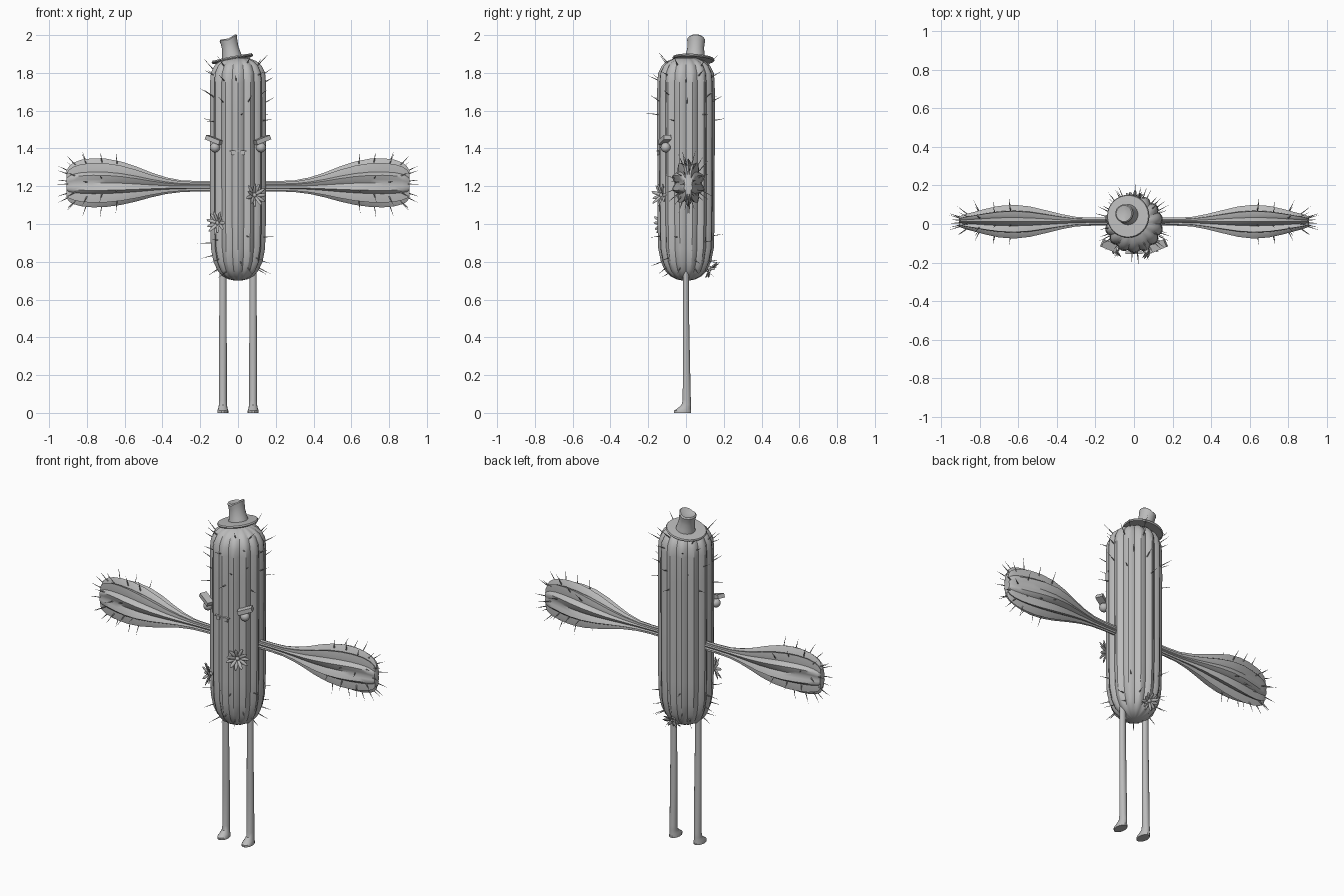
import bpy, bmesh, math, random
from mathutils import Vector, Matrix

if "Cube" in bpy.data.objects:
    bpy.data.objects.remove(bpy.data.objects["Cube"])

random.seed(4)
TAU = math.tau
mat = bpy.data.materials.new("plain grey")
mat.diffuse_color = (0.5, 0.5, 0.5, 1)
mat.use_nodes = True
mat.node_tree.nodes["Principled BSDF"].inputs["Base Color"].default_value = mat.diffuse_color


def finish(bm, name, angle=35, mirror=False, smooth=True):
    bmesh.ops.recalc_face_normals(bm, faces=bm.faces)
    me = bpy.data.meshes.new(name)
    bm.to_mesh(me)
    bm.free()
    me.materials.append(mat)
    ob = bpy.data.objects.new(name, me)
    bpy.context.collection.objects.link(ob)
    if smooth:
        bpy.ops.object.select_all(action='DESELECT')
        ob.select_set(True)
        bpy.context.view_layer.objects.active = ob
        bpy.ops.object.shade_smooth_by_angle(angle=math.radians(angle))
    if mirror:
        ob.modifiers.new("mirror", 'MIRROR').use_mirror_merge = False
    return ob


def loft(name, rings, sides, u, v, shape=lambda a: 1.0, **kw):
    """Skin rings given as (centre, radius along u, radius along v)."""
    bm = bmesh.new()
    u, v = Vector(u), Vector(v)
    loops = []
    for c, ru, rv in rings:
        loop = []
        for i in range(sides):
            a = TAU * i / sides
            k = shape(a)
            loop.append(bm.verts.new(Vector(c) + u * ru * k * math.cos(a) + v * rv * k * math.sin(a)))
        loops.append(loop)
    for p, q in zip(loops, loops[1:]):
        for i in range(sides):
            j = (i + 1) % sides
            bm.faces.new((p[i], p[j], q[j], q[i]))
    bm.faces.new(loops[0])
    bm.faces.new(loops[-1])
    return finish(bm, name, **kw)


def sample(profile, t):
    """Linear lookup of the remaining columns at position t."""
    for a, b in zip(profile, profile[1:]):
        if a[0] <= t <= b[0]:
            f = (t - a[0]) / (b[0] - a[0])
            return [p + (q - p) * f for p, q in zip(a[1:], b[1:])]
    return profile[-1][1:]


def add_spine(bm, base, direction, length):
    d = Vector(direction).normalized()
    m = Matrix.Translation(Vector(base) + d * length / 2) @ d.to_track_quat('Z', 'Y').to_matrix().to_4x4()
    bmesh.ops.create_cone(bm, cap_ends=True, segments=5, radius1=0.0035, radius2=0.0004, depth=length, matrix=m)


# Ribbed body: rounded lobes with sharp grooves
RIBS = 14
body_profile = [(0.70, 0.015), (0.707, 0.05), (0.725, 0.085), (0.755, 0.112), (0.80, 0.133), (0.87, 0.147),
                (1.0, 0.151), (1.3, 0.152), (1.6, 0.153), (1.75, 0.152), (1.80, 0.147), (1.838, 0.128),
                (1.862, 0.10), (1.878, 0.06), (1.883, 0.015)]
loft("body", [((0, 0, z), r, r) for z, r in body_profile], RIBS * 4, (1, 0, 0), (0, 1, 0),
     lambda a: 0.91 + 0.09 * abs(math.sin(RIBS * a / 2)), angle=30)

# Ribbed paddle arms: x, centre z, half height, half depth
arm_profile = [(0.10, 1.20, 0.028, 0.022), (0.22, 1.20, 0.028, 0.022), (0.30, 1.20, 0.031, 0.026),
               (0.38, 1.203, 0.044, 0.042), (0.46, 1.207, 0.066, 0.063), (0.54, 1.212, 0.093, 0.083),
               (0.62, 1.216, 0.115, 0.092), (0.70, 1.218, 0.128, 0.086), (0.77, 1.218, 0.130, 0.070),
               (0.83, 1.217, 0.123, 0.053), (0.87, 1.215, 0.11, 0.042), (0.895, 1.212, 0.093, 0.033),
               (0.908, 1.21, 0.07, 0.024)]
loft("arms", [((x, 0.012, z), d, h) for x, z, h, d in arm_profile], 40, (0, 1, 0), (0, 0, 1),
     lambda a: 0.88 + 0.12 * math.cos(10 * (a - TAU / 4)), angle=45, mirror=True)

# Legs flowing into forward-pointing feet
leg_rings = [((0.08, y, z), rx, ry) for z, y, rx, ry in
             [(0, -0.018, 0.029, 0.046), (0.012, -0.018, 0.029, 0.046), (0.024, -0.01, 0.025, 0.036),
              (0.042, 0.002, 0.021, 0.026), (0.07, 0.004, 0.021, 0.022), (0.3, 0.002, 0.021, 0.019),
              (0.55, 0, 0.019, 0.016), (0.78, 0, 0.018, 0.015)]]
loft("legs_and_feet", leg_rings, 14, (1, 0, 0), (0, 1, 0), mirror=True)

# Tilted hat: brim disc and crumpled crown
hat = [loft("hat_brim", [((0, 0, z), r, r) for z, r in
                         [(-0.006, 0.108), (0, 0.112), (0.007, 0.108), (0.009, 0.06)]],
            32, (1, 0, 0), (0, 1, 0)),
       loft("hat_crown", [((0, 0.008, z), r, r) for z, r in
                          [(0.0, 0.055), (0.03, 0.049), (0.06, 0.044), (0.09, 0.045),
                           (0.11, 0.048), (0.117, 0.042), (0.112, 0.02)]],
            24, (1, 0, 0), (0, 1, 0))]
for vert in hat[1].data.vertices:
    if vert.co.z > 0.085:
        vert.co.z += 0.25 * abs(vert.co.x) + 0.15 * vert.co.x - 0.009
for ob in hat:
    ob.location = (-0.03, 0.04, 1.874)
    ob.rotation_euler = (-0.06, -0.19, 0)

# Eyes
bm = bmesh.new()
bmesh.ops.create_uvsphere(bm, u_segments=20, v_segments=12, radius=0.026,
                          matrix=Matrix.Translation((0.122, -0.108, 1.405)))
finish(bm, "eyes", mirror=True)


def box(name, loc, size, rot=(0, 0, 0), mirror=False):
    bm = bmesh.new()
    bmesh.ops.create_cube(bm, size=1)
    ob = finish(bm, name, smooth=False)
    if mirror:
        ob.data.transform(Matrix.LocRotScale(Vector(loc), Matrix.Rotation(rot[2], 3, 'Z') @
                                             Matrix.Rotation(rot[1], 3, 'Y'), Vector(size)))
        ob.modifiers.new("mirror", 'MIRROR')
    else:
        ob.data.transform(Matrix.LocRotScale(Vector(loc), None, Vector(size)))
    return ob


# Scowling brows, thin mouth and two teeth
box("brows", (0.128, -0.113, 1.445), (0.084, 0.042, 0.024), (0, -0.36, 0.4), mirror=True)
box("mouth", (0, -0.149, 1.386), (0.09, 0.014, 0.005))
box("teeth", (0.026, -0.148, 1.375), (0.02, 0.012, 0.02), mirror=True)


# Flowers with narrow petals
def flower(name, loc, normal, petals=11, radius=0.066):
    bm = bmesh.new()
    frame = Matrix.Translation(loc) @ Vector(normal).to_track_quat('Z', 'Y').to_matrix().to_4x4()
    for i in range(petals):
        m = (frame @ Matrix.Rotation(TAU * i / petals, 4, 'Z') @ Matrix.Rotation(-0.25 - 0.2 * (i % 2), 4, 'Y')
             @ Matrix.Translation((radius * 0.56, 0, 0)) @ Matrix.Diagonal((radius * 0.48, 0.0095, 0.004, 1)))
        bmesh.ops.create_uvsphere(bm, u_segments=8, v_segments=6, radius=1, matrix=m)
    bmesh.ops.create_uvsphere(bm, u_segments=10, v_segments=6, radius=0.014, matrix=frame)
    finish(bm, name)


flower("flower_right", (0.085, -0.127, 1.152), (0.55, -0.83, 0.1))
flower("flower_left", (-0.105, -0.115, 1.005), (-0.67, -0.74, 0.05))
flower("flower_back", (0.0, 0.125, 0.765), (0.0, 0.8, -0.6), radius=0.055)

# Body spines in rough rings, fanning up at the top and down at the base
bm = bmesh.new()
for z, count, lift in [(0.76, 7, -0.6), (0.82, 7, -0.25), (0.92, 6, 0.0), (1.56, 6, 0.1),
                       (1.66, 9, 0.6), (1.77, 9, 0.45), (1.835, 7, 1.0)]:
    start = random.random() * TAU
    for i in range(count):
        a = start + TAU * (i + random.uniform(-0.2, 0.2)) / count
        zz = z + random.uniform(-0.02, 0.02)
        r = sample(body_profile, zz)[0] * 0.93
        c, s = math.cos(a), math.sin(a)
        add_spine(bm, (r * c, r * s, zz), (c, s, lift + random.uniform(-0.15, 0.15)),
                  random.uniform(0.055, 0.08))
finish(bm, "body_spines")

# Arm spines over the outer half of the paddles
bm = bmesh.new()
for x, count, out in [(0.64, 5, 0.1), (0.72, 6, 0.15), (0.80, 7, 0.35), (0.86, 7, 0.9), (0.90, 6, 2.0)]:
    start = random.random() * TAU
    for i in range(count):
        a = start + TAU * (i + random.uniform(-0.2, 0.2)) / count
        zc, h, d = sample(arm_profile, x)
        c, s = math.cos(a), math.sin(a)
        add_spine(bm, (x, 0.012 + 0.8 * d * c, zc + 0.88 * h * s), (out, 0.7 * c, s),
                  random.uniform(0.055, 0.075))
finish(bm, "arm_spines", mirror=True)
